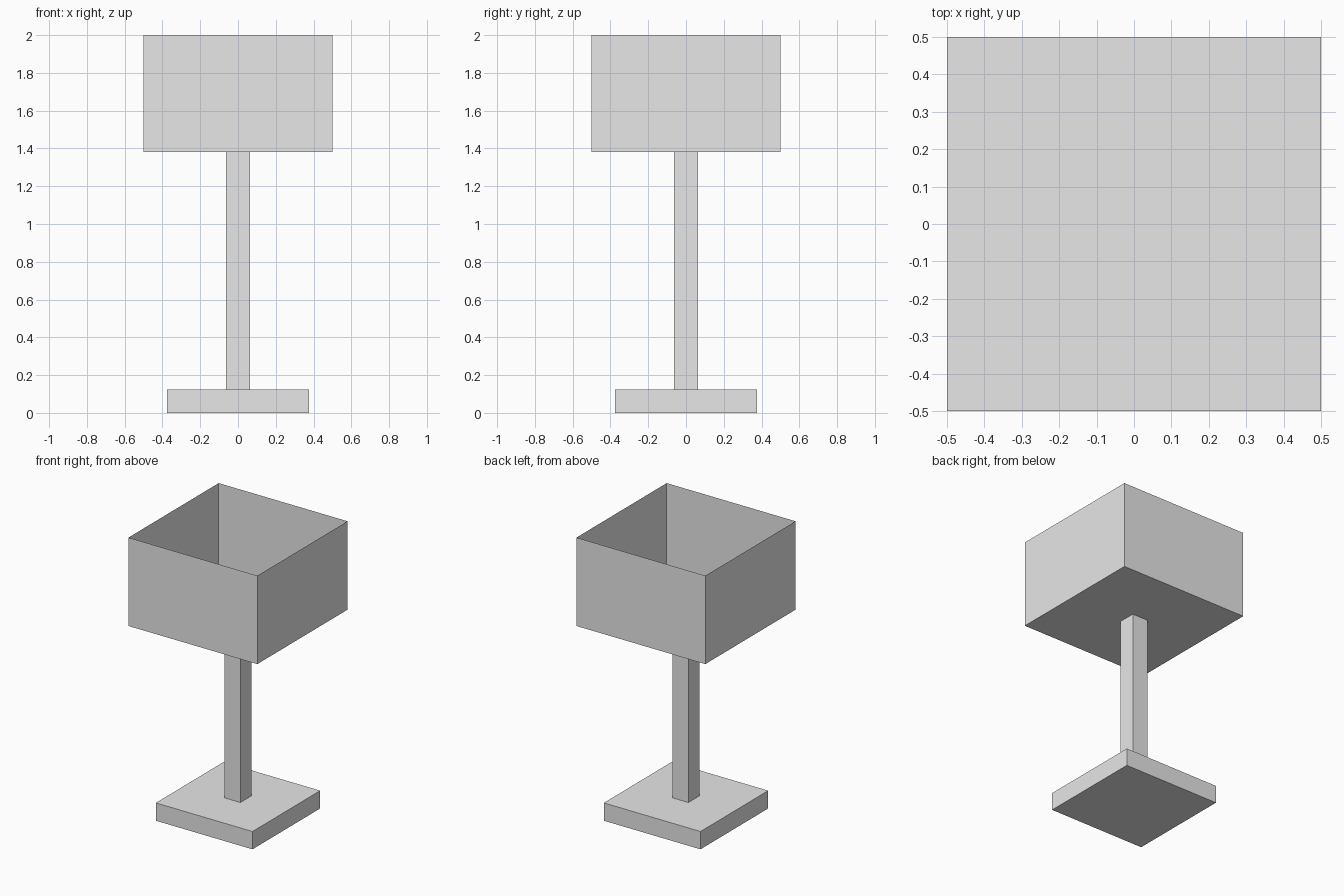
import bpy
import bmesh
from mathutils import Matrix

if "Cube" in bpy.data.objects:
    bpy.data.objects.remove(bpy.data.objects["Cube"])

grey = bpy.data.materials.new("light_grey")
grey.diffuse_color = (0.8, 0.8, 0.8, 1.0)
grey.use_nodes = True
grey.node_tree.nodes["Principled BSDF"].inputs["Base Color"].default_value = grey.diffuse_color


def box(name, width, z0, z1, open_top=False):
    """Square, centred box from z0 to z1, optionally without its top face."""
    bm = bmesh.new()
    size = Matrix.Diagonal((width, width, z1 - z0, 1.0))
    bmesh.ops.create_cube(bm, size=1.0,
                          matrix=Matrix.Translation((0, 0, (z0 + z1) / 2)) @ size)
    if open_top:
        bm.normal_update()
        top = [f for f in bm.faces if f.normal.z > 0.5]
        bmesh.ops.delete(bm, geom=top, context='FACES_ONLY')
    mesh = bpy.data.meshes.new(name)
    bm.to_mesh(mesh)
    bm.free()
    mesh.materials.append(grey)
    obj = bpy.data.objects.new(name, mesh)
    bpy.context.collection.objects.link(obj)
    return obj


# Foot plate, pole and thin-walled shade that is open at the top
box("base", 0.75, 0.0, 0.125)
box("pole", 0.125, 0.125, 1.38)
box("shade", 1.0, 1.38, 2.0, open_top=True)
